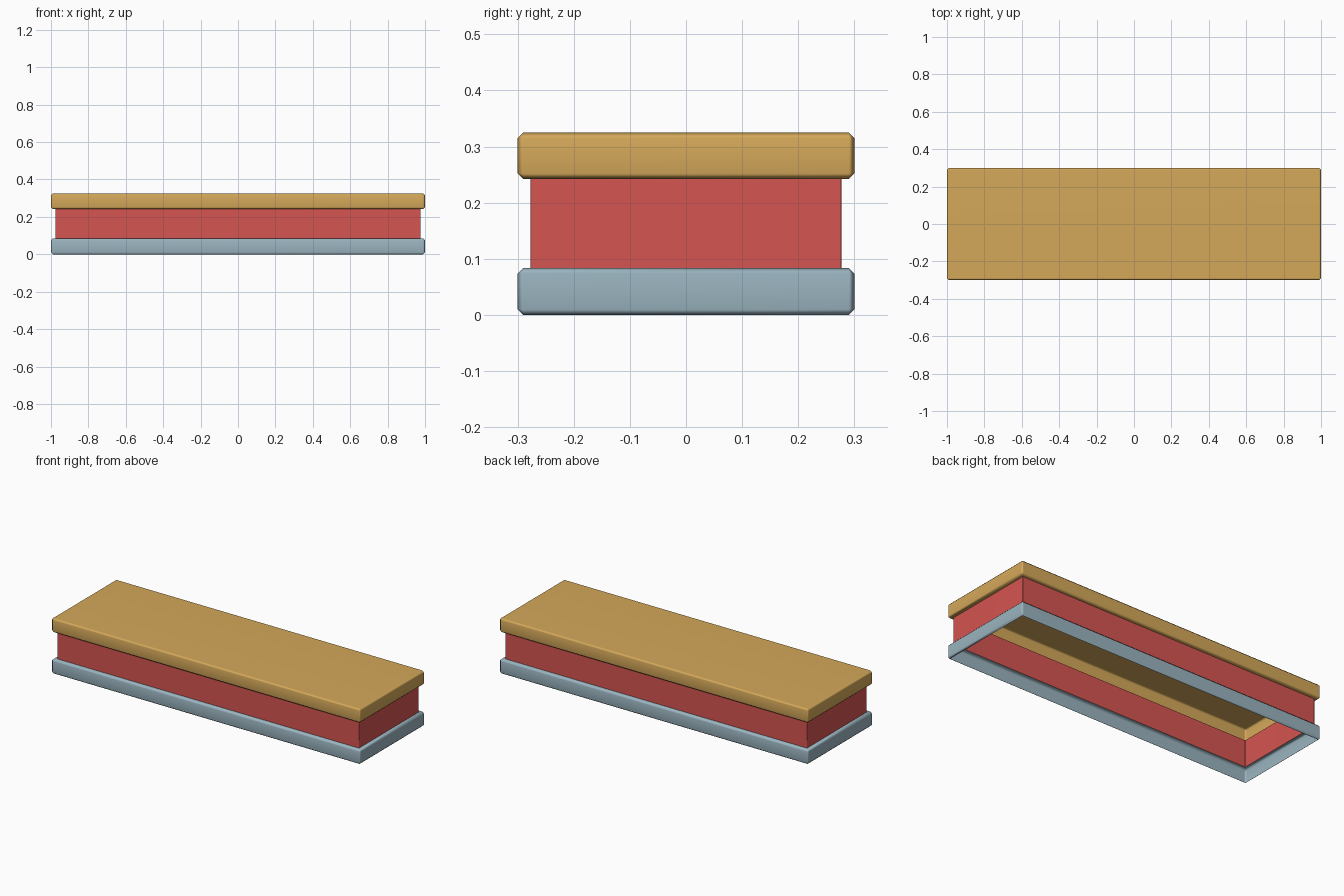
import bpy, bmesh, math

if "Cube" in bpy.data.objects:
    bpy.data.objects.remove(bpy.data.objects["Cube"])


def material(name, srgb):
    m = bpy.data.materials.new(name)
    m.diffuse_color = (*[c ** 2.2 for c in srgb], 1)
    m.use_nodes = True
    m.node_tree.nodes["Principled BSDF"].inputs["Base Color"].default_value = m.diffuse_color
    return m


def rect(bm, inset, z, cut):
    # rectangular loop of 8 points with clipped corners
    x, y = 1 - inset, 0.3 - inset
    pts = [(x, -y + cut), (x, y - cut), (x - cut, y), (-x + cut, y),
           (-x, y - cut), (-x, -y + cut), (-x + cut, -y), (x - cut, -y)]
    return [bm.verts.new((px, py, z)) for px, py in pts]


def shell(name, profile, mat, cap=False):
    # skin a stack of (inset, z, corner cut) loops, optionally capped on top
    bm = bmesh.new()
    loops = [rect(bm, *p) for p in profile]
    for a, b in zip(loops, loops[1:]):
        for i in range(8):
            j = (i + 1) % 8
            bm.faces.new((a[i], a[j], b[j], b[i]))
    if cap:
        bm.faces.new(loops[-1])
    bmesh.ops.remove_doubles(bm, verts=bm.verts[:], dist=1e-5)
    me = bpy.data.meshes.new(name)
    bm.to_mesh(me)
    bm.free()
    me.materials.append(mat)
    ob = bpy.data.objects.new(name, me)
    bpy.context.collection.objects.link(ob)
    bpy.context.view_layer.objects.active = ob
    bpy.ops.object.select_all(action='DESELECT')
    ob.select_set(True)
    bpy.ops.object.shade_smooth_by_angle(angle=math.radians(60))
    mod = ob.modifiers.new("weighted", 'WEIGHTED_NORMAL')
    mod.keep_sharp = True
    return ob


B = 0.01                      # bevel width
W = 0.023                     # inset of the wall
Z1, Z2, Z3 = 0.084, 0.242, 0.325

# base frame: open underneath, ledge on top running in to the wall
shell("base_frame", [(B, 0, 0), (0, B, B), (0, Z1 - B, B), (B, Z1, 0), (W, Z1, 0.003)],
      material("blue grey", (0.60, 0.70, 0.745)))
# recessed wall
shell("wall", [(W, Z1, 0.003), (W, Z2, 0.003)],
      material("red", (0.83, 0.335, 0.32)))
# top slab: ledge underneath, closed top
shell("top_slab", [(W, Z2, 0.003), (B, Z2, 0), (0, Z2 + B, B), (0, Z3 - B, B), (B, Z3, 0)],
      material("golden tan", (0.83, 0.655, 0.355)), cap=True)
